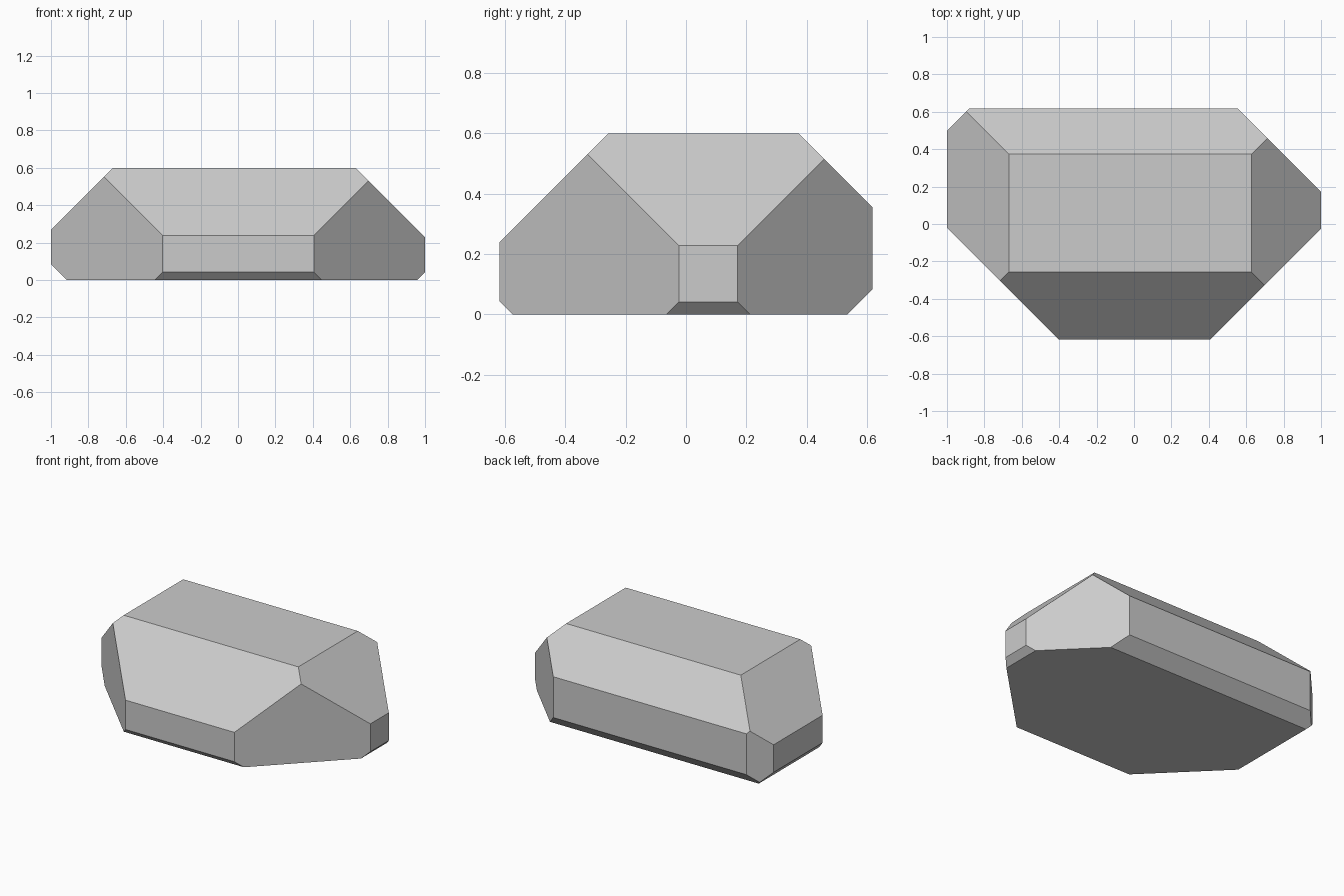
import bpy, bmesh
from mathutils import Vector

if "Cube" in bpy.data.objects:
    bpy.data.objects.remove(bpy.data.objects["Cube"])

# Base block
HX, HY, H = 1.0, 0.618, 0.6
bm = bmesh.new()
bmesh.ops.create_cube(bm, size=1)
for v in bm.verts:
    v.co = Vector((v.co.x * 2 * HX, v.co.y * 2 * HY, (v.co.z + 0.5) * H))

# 45 degree cuts, one per block edge: (direction, offset)
cuts = [
    ((-1, 0, 1), 1.269), ((1, 0, 1), 1.228),      # top left, top right
    ((-1, 0, -1), 0.916), ((1, 0, -1), 0.959),    # bottom left, bottom right
    ((0, -1, 1), 0.857), ((0, 1, 1), 0.974),      # top front, top back
    ((0, -1, -1), 0.576), ((0, 1, -1), 0.536),    # bottom front, bottom back
    ((-1, 1, 0), 1.499), ((1, 1, 0), 1.171),      # back corners
    ((-1, -1, 0), 1.021), ((1, -1, 0), 1.024),    # front corners
]
for direction, offset in cuts:
    n = Vector(direction)
    bmesh.ops.bisect_plane(bm, geom=bm.verts[:] + bm.edges[:] + bm.faces[:],
                           plane_co=n * offset / n.length_squared, plane_no=n,
                           clear_outer=True)
    # Cap the open cut
    rim = [e for e in bm.edges if e.is_boundary]
    bmesh.ops.contextual_create(bm, geom=rim)
bmesh.ops.recalc_face_normals(bm, faces=bm.faces[:])

# Rock object
mesh = bpy.data.meshes.new("rock")
bm.to_mesh(mesh)
bm.free()
rock = bpy.data.objects.new("rock", mesh)
bpy.context.collection.objects.link(rock)
